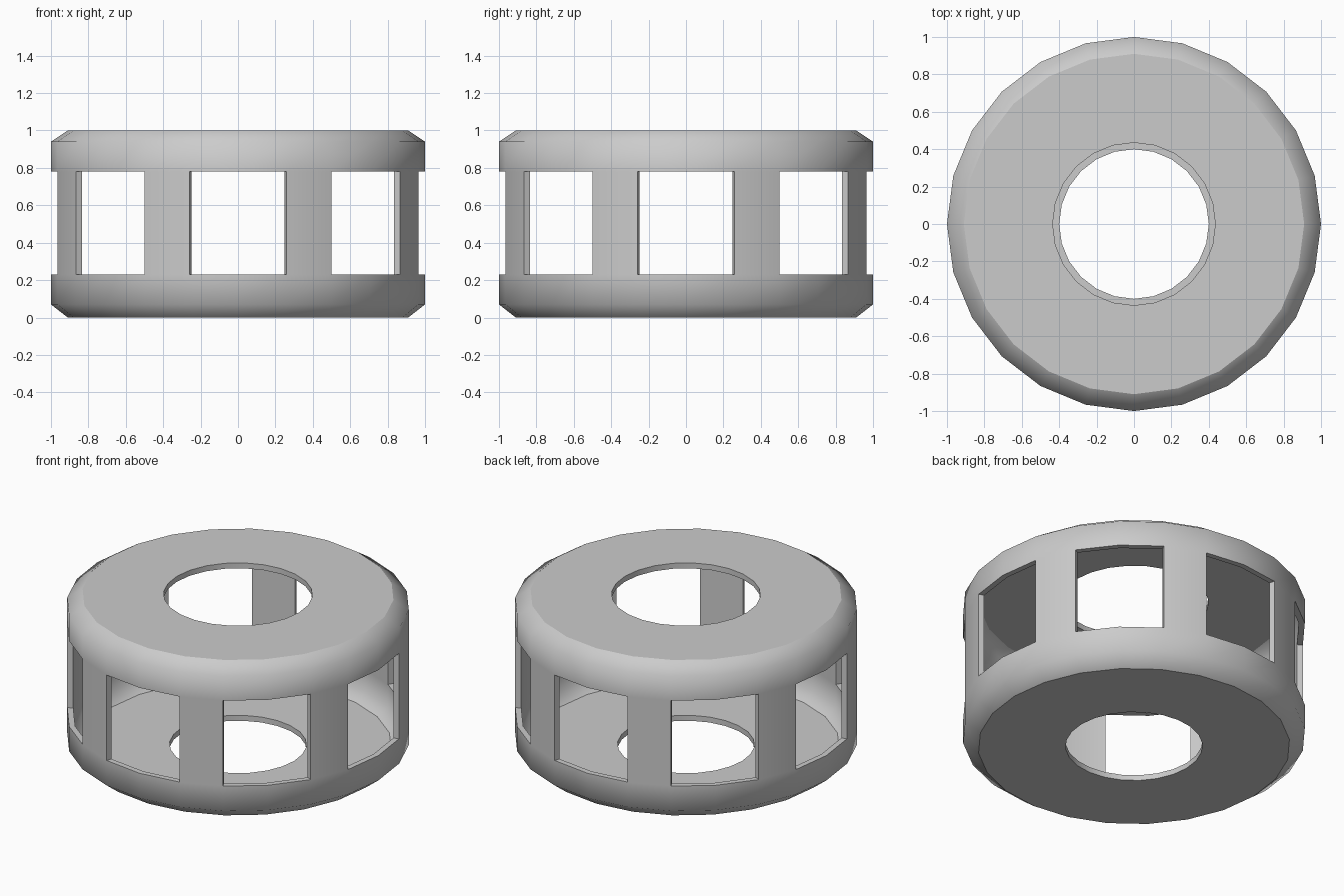
import bpy, bmesh, math

if "Cube" in bpy.data.objects:
    bpy.data.objects.remove(bpy.data.objects["Cube"])

SIDES = 24
# half profile (radius, z): bottom hole, chamfer, window band, chamfer, top hole
PROFILE = [(0.40, 0), (0.91, 0), (1, 0.07), (1, 0.23),
           (1, 0.78), (1, 0.94), (0.91, 1), (0.435, 1)]
WINDOW_BAND = 3
PLATE_RIMS = (1, 6)

bm = bmesh.new()
rings = []
for r, z in PROFILE:
    ring = []
    for i in range(SIDES):
        a = math.tau * i / SIDES
        ring.append(bm.verts.new((r * math.cos(a), r * math.sin(a), z)))
    rings.append(ring)

# Skin the profile; each of 8 windows spans two facets, each post one
for k in range(len(PROFILE) - 1):
    for i in range(SIDES):
        if k == WINDOW_BAND and i % 3 != 1:
            continue
        j = (i + 1) % SIDES
        f = bm.faces.new((rings[k][i], rings[k][j], rings[k + 1][j], rings[k + 1][i]))
        f.smooth = True

# Crisp edge where the flat plates meet the chamfers
for k in PLATE_RIMS:
    for i in range(SIDES):
        bm.edges.get((rings[k][i], rings[k][(i + 1) % SIDES])).smooth = False

mesh = bpy.data.meshes.new("windowed_drum")
bm.to_mesh(mesh)
bm.free()
drum = bpy.data.objects.new("windowed_drum", mesh)
bpy.context.collection.objects.link(drum)
bpy.context.view_layer.objects.active = drum
drum.select_set(True)

# Wall thickness, inwards
shell = drum.modifiers.new("wall_thickness", 'SOLIDIFY')
shell.thickness = 0.035
shell.offset = -1
shell.use_even_offset = True
bpy.ops.object.modifier_apply(modifier=shell.name)
bpy.ops.object.shade_smooth_by_angle(angle=math.radians(62), keep_sharp_edges=True)
